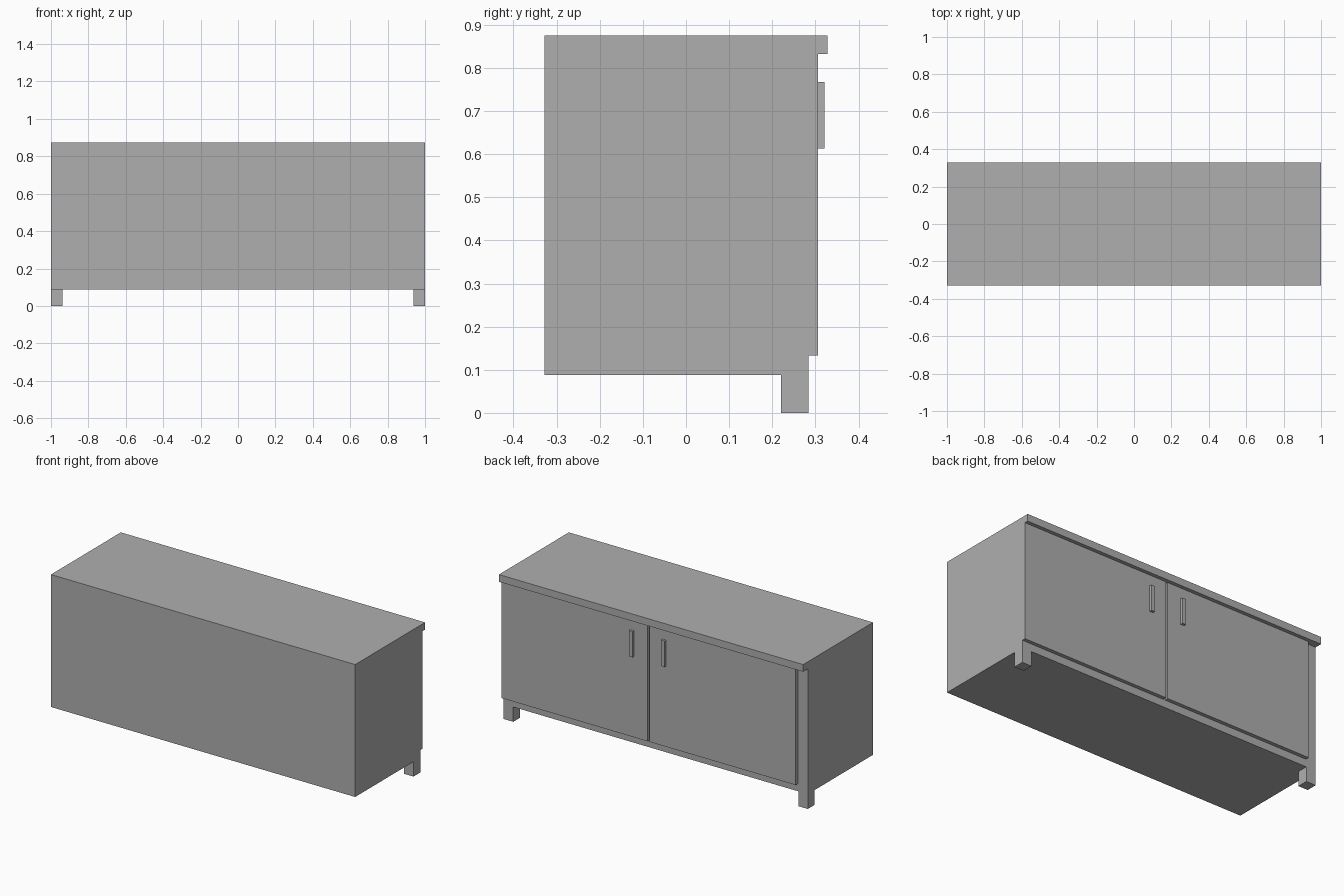
import bpy
import bmesh
from mathutils import Matrix, Vector

if "Cube" in bpy.data.objects:
    bpy.data.objects.remove(bpy.data.objects["Cube"])

grey = bpy.data.materials.new("dark_grey")
grey.diffuse_color = (0.43, 0.43, 0.43, 1)
grey.use_nodes = True
grey.node_tree.nodes["Principled BSDF"].inputs["Base Color"].default_value = grey.diffuse_color


def box(name, lo, hi):
    """Axis-aligned box between two opposite corners."""
    lo, hi = Vector(lo), Vector(hi)
    bm = bmesh.new()
    size = Matrix.Diagonal((*(hi - lo), 1))
    bmesh.ops.create_cube(bm, size=1, matrix=size)
    mesh = bpy.data.meshes.new(name)
    bm.to_mesh(mesh)
    bm.free()
    mesh.materials.append(grey)
    obj = bpy.data.objects.new(name, mesh)
    obj.location = (lo + hi) / 2
    bpy.context.collection.objects.link(obj)
    return obj


BACK, BODY_Y, DOOR_Y, TOP_Y = -0.328, 0.284, 0.306, 0.328
BASE_Z, DOOR_Z, TOP_Z, HEIGHT = 0.088, 0.133, 0.832, 0.875

# Carcass and overhanging worktop
box("cabinet_body", (-1, BACK, BASE_Z), (1, BODY_Y, TOP_Z))
box("worktop", (-1, BACK, TOP_Z), (1, TOP_Y, HEIGHT))

# Two legs, flush with the door-side face of the carcass
for side, x in (("left", -1), ("right", 0.937)):
    box(f"{side}_leg", (x, 0.22, 0), (x + 0.063, BODY_Y, BASE_Z))

# Pair of doors with bar handles, either side of an off-centre gap
GAP_X = 0.033
for side, s in (("left", -1), ("right", 1)):
    def span(a, b):
        return sorted((GAP_X + s * a, GAP_X + s * b))

    x0, x1 = span(0.006, 0.967)
    box(f"{side}_door", (x0, BODY_Y, DOOR_Z), (x1, DOOR_Y, TOP_Z))
    x0, x1 = span(0.094, 0.117)
    box(f"{side}_handle", (x0, DOOR_Y, 0.613), (x1, 0.321, 0.767))
